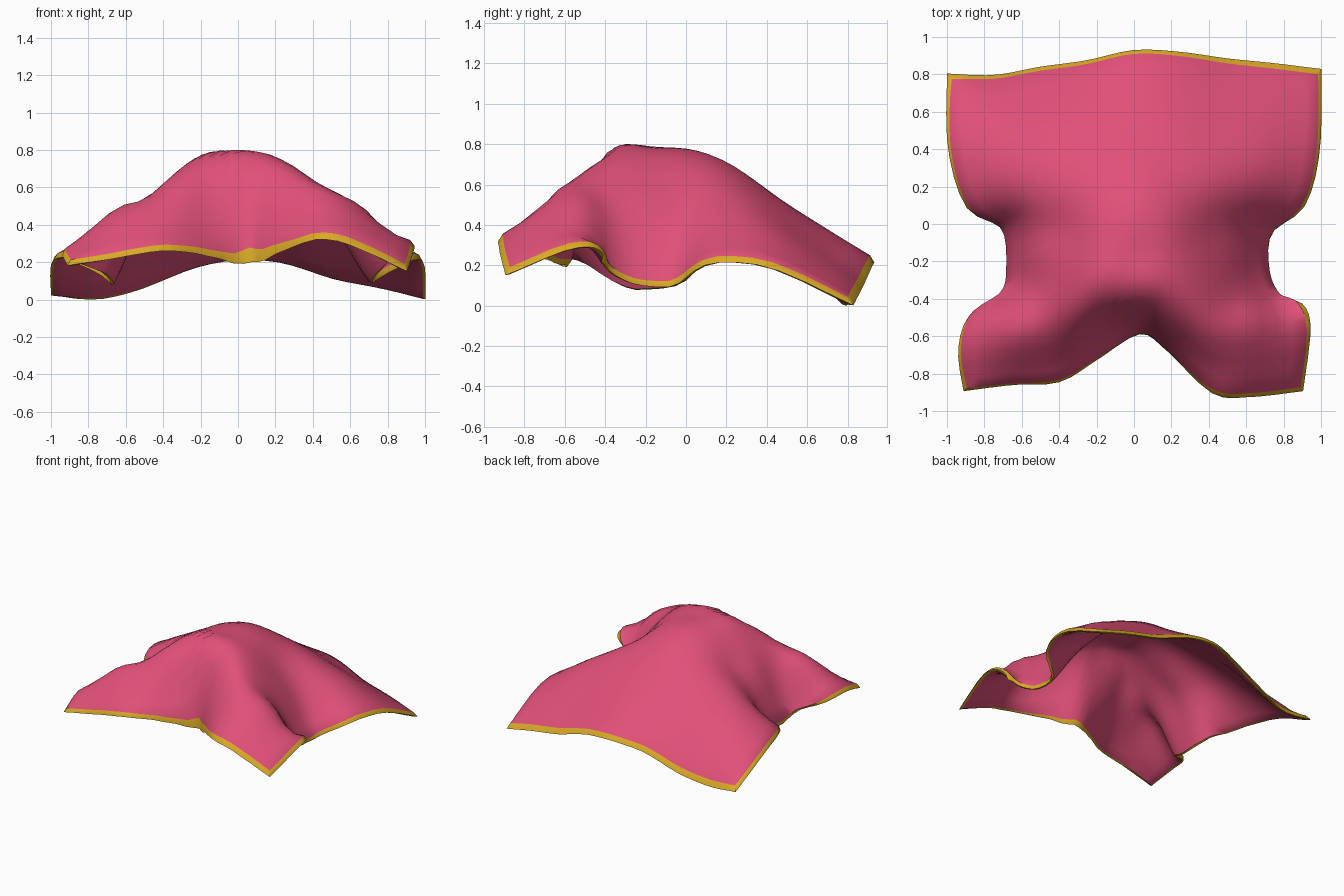
import bpy, bmesh, math
from mathutils import Vector

if "Cube" in bpy.data.objects:
    bpy.data.objects.remove(bpy.data.objects["Cube"])

# Outline of the cloth: four edges as (x, y, z), nine points each
LEFT = [(-.91, -.89, .2), (-.935, -.68, .26), (-.88, -.5, .23), (-.71, -.39, .16), (-.67, -.25, .1),
        (-.70, -.02, .13), (-.89, .09, .23), (-.99, .4, .22), (-1, .8, .04)]
RIGHT = [(.90, -.89, .17), (.94, -.56, .3), (.9, -.43, .29), (.79, -.4, .21), (.72, -.27, .13),
         (.73, -.05, .12), (.91, .1, .22), (.99, .4, .21), (1, .825, .02)]
FRONT = [(-.91, -.89, .2), (-.65, -.855, .24), (-.4, -.84, .28), (-.2, -.72, .26), (.03, -.58, .215),
         (.18, -.67, .25), (.42, -.9, .34), (.62, -.92, .3), (.9, -.89, .17)]
BACK = [(-1, .8, .04), (-.75, .79, .02), (-.5, .835, .08), (-.25, .87, .18), (0, .925, .23),
        (.25, .915, .21), (.5, .88, .13), (.75, .855, .08), (1, .825, .02)]

# Heights along the crown, and mirrored folds given as (|x|, y, left z, right z)
CROWN = [(.02, -.49, .5), (0, -.39, .74), (0, -.2, .785), (0, .05, .765), (0, .2, .705), (0, .45, .53), (0, .7, .37)]
FOLDS = [(.17, -.3, .775, .77), (.33, -.33, .67, .68), (.17, -.55, .44, .5), (.28, -.47, .64, .68),
         (.4, -.6, .5, .59), (.47, -.73, .37, .47), (.48, -.45, .54, .57), (.65, -.5, .455, .48),
         (.78, -.58, .37, .38), (.53, -.17, .41, .41), (.2, 0, .72, .72), (.4, -.04, .54, .54),
         (.57, 0, .36, .35), (.6, .14, .43, .43), (.75, .12, .31, .31), (.42, .22, .55, .56),
         (.68, .36, .39, .40), (.45, .55, .37, .37), (.78, .6, .22, .22)]
N = 28
THICK = .03


def curve(pts, t):
    # Catmull-Rom through evenly spaced points
    s = t * (len(pts) - 1)
    i = min(int(s), len(pts) - 2)
    f = s - i
    a, b, c, d = (Vector(pts[max(0, min(len(pts) - 1, i + k))]) for k in (-1, 0, 1, 2))
    return b + .5 * f * (c - a + f * (2 * a - 5 * b + 4 * c - d + f * (3 * (b - c) + d - a)))


def kernel(p, q):
    return math.sqrt((p[0] - q[0]) ** 2 + (p[1] - q[1]) ** 2 + .005)


def solve(A, b):
    n = len(b)
    M = [row + [v] for row, v in zip(A, b)]
    for c in range(n):
        p = max(range(c, n), key=lambda r: abs(M[r][c]))
        M[c], M[p] = M[p], M[c]
        for r in range(c + 1, n):
            k = M[r][c] / M[c][c]
            if k:
                M[r] = [x - k * y for x, y in zip(M[r], M[c])]
    out = [0] * n
    for c in reversed(range(n)):
        out[c] = (M[c][n] - sum(M[c][k] * out[k] for k in range(c + 1, n))) / M[c][c]
    return out


samples = list(dict.fromkeys(LEFT + RIGHT + FRONT + BACK)) + CROWN
samples += [tuple(curve(e, (2 * k + 1) / 16)) for e in (LEFT, RIGHT, FRONT, BACK) for k in range(8)]
for x, y, zl, zr in FOLDS:
    samples += [(-x, y, zl), (x, y, zr)]
weights = solve([[kernel(p, q) for q in samples] for p in samples], [p[2] - .3 for p in samples])


def surface(u, v):
    # Loft front to back, pull the sides to their outline, then drape the heights
    p = curve(FRONT, u).lerp(curve(BACK, u), v)
    for side, w in ((LEFT, (1 - u) ** 2), (RIGHT, u ** 2)):
        p += w * (curve(side, v) - Vector(side[0]).lerp(Vector(side[-1]), v))
    p.z = .3 + sum(w * kernel(p, q) for w, q in zip(weights, samples))
    return p


def material(name, color):
    m = bpy.data.materials.new(name)
    m.diffuse_color = color
    m.use_nodes = True
    m.node_tree.nodes["Principled BSDF"].inputs["Base Color"].default_value = m.diffuse_color
    return m


bm = bmesh.new()


def vert(i, j, inset, lift):
    u, v = (inset + (1 - 2 * inset) * k / N for k in (i, j))
    e = .01
    u0, u1, v0, v1 = max(0, u - e), min(1, u + e), max(0, v - e), min(1, v + e)
    n = (surface(u1, v) - surface(u0, v)).cross(surface(u, v1) - surface(u, v0)).normalized()
    return bm.verts.new(surface(u, v) + lift * n)


BORDER = ([(i, 0) for i in range(N)] + [(N, j) for j in range(N)]
          + [(i, N) for i in range(N, 0, -1)] + [(0, j) for j in range(N, 0, -1)])


def sheet(inset, lift, flip):
    g = [[vert(i, j, inset, lift) for i in range(N + 1)] for j in range(N + 1)]
    for j in range(N):
        for i in range(N):
            q = [g[j][i], g[j][i + 1], g[j + 1][i + 1], g[j + 1][i]]
            bm.faces.new(q[::-1] if flip else q)
    return [g[j][i] for i, j in BORDER]


# Underside, top side and the folded hem joining them
low = sheet(.01, 0, True)
edge = [vert(i, j, 0, .01) for i, j in BORDER]
top = sheet(.018, THICK, False)
for a, b in ((low, edge), (edge, top)):
    for k in range(len(a)):
        m = (k + 1) % len(a)
        bm.faces.new([a[k], a[m], b[m], b[k]]).material_index = 1

# Stand on the ground
base = min(v.co.z for v in bm.verts)
for v in bm.verts:
    v.co.z -= base
mesh = bpy.data.meshes.new("draped_cloth")
bm.to_mesh(mesh)
bm.free()
mesh.materials.append(material("pink_cloth", (.75, .08, .19, 1)))
mesh.materials.append(material("yellow_hem", (.7, .4, .02, 1)))
cloth = bpy.data.objects.new("draped_cloth", mesh)
bpy.context.collection.objects.link(cloth)
bpy.context.view_layer.objects.active = cloth
cloth.select_set(True)
bpy.ops.object.shade_smooth_by_angle(angle=math.radians(40))
